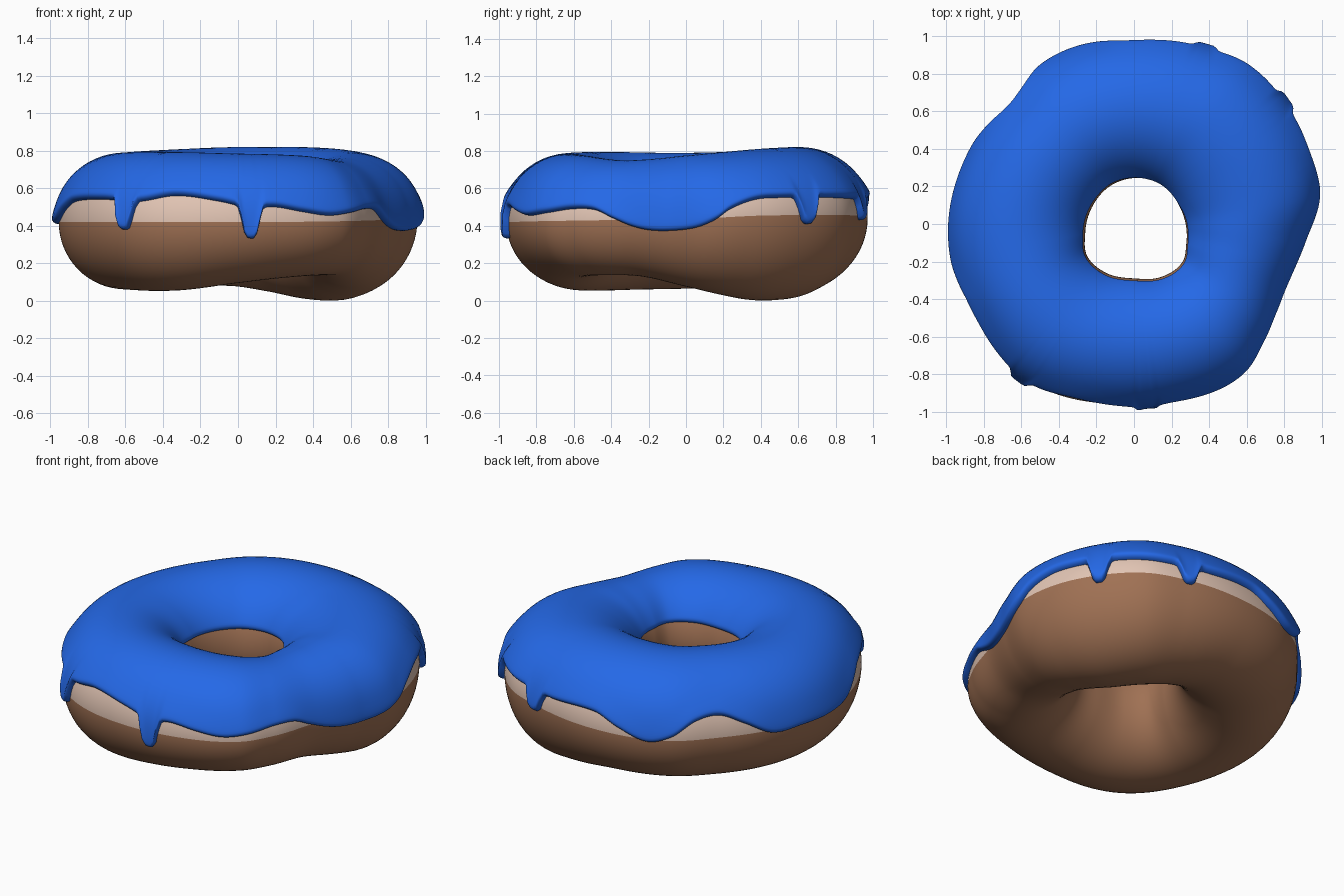
import bpy, bmesh, math

if "Cube" in bpy.data.objects:
    bpy.data.objects.remove(bpy.data.objects["Cube"])

N = 360  # steps around the ring


def ring(table):
    """Smooth periodic curve through (degrees, value) points."""
    n = len(table)

    def pt(i):
        a, v = table[i % n]
        return a + 360 * (i // n), v

    def slope(i):
        (a, u), (b, v) = pt(i - 1), pt(i + 1)
        return (v - u) / (b - a)

    def f(d):
        d = (d - table[0][0]) % 360 + table[0][0]
        i = max(k for k in range(n) if table[k][0] <= d)
        (a, u), (b, v) = pt(i), pt(i + 1)
        w = b - a
        t = (d - a) / w
        return ((2*t**3 - 3*t*t + 1) * u + (t**3 - 2*t*t + t) * w * slope(i)
                + (3*t*t - 2*t**3) * v + (t**3 - t*t) * w * slope(i + 1))
    return f


# Uneven hand-made shape of the ring, by angle
outer = ring([(8, .965), (22, 1.0), (36, 1.02), (54, 1.035), (68, 1.0), (90, .97),
              (120, .955), (137, .92), (155, .927), (180, .955), (210, .975),
              (235, 1.008), (264, .965), (282, .953), (306, .96), (318, .91),
              (336, .845), (354, .885)])
inner = ring([(18, .262), (60, .255), (90, .245), (114, .24), (155, .24), (191, .265),
              (214, .302), (240, .30), (270, .29), (298, .318), (322, .328), (340, .297)])
top = ring([(0, .748), (45, .787), (90, .792), (130, .777), (180, .762), (225, .767),
            (270, .757), (300, .747), (325, .722), (345, .732)])
bottom = ring([(0, .075), (18, .03), (35, .002), (55, .01), (75, .05), (95, .08),
               (150, .07), (200, .06), (240, .055), (270, .095), (290, .12),
               (310, .135), (335, .13)])
middle = ring([(0, .435), (25, .455), (65, .455), (90, .44), (120, .425), (200, .42),
               (280, .42), (330, .43)])
# Lower edge of the icing, and the drips hanging from it (angle, end height)
hem = ring([(3, .39), (9, .43), (14, .49), (22, .54), (30, .55), (50, .55), (60, .545),
            (75, .54), (93, .54), (102, .48), (112, .42), (120, .45), (128, .53),
            (137, .55), (146, .49), (156, .41), (168, .41), (180, .41), (190, .43),
            (198, .49), (205, .53), (223, .54), (238, .53), (250, .56), (264, .53),
            (274, .495), (282, .50), (291, .475), (300, .455), (309, .47), (318, .49),
            (326, .485), (333, .44), (340, .40), (347, .378), (355, .375)])
drips = [(39, .41), (68, .43), (233.5, .38), (274, .335)]


def surface(d, phi, off=0.0):
    """Point on the dough at ring angle d and section angle phi, pushed out by off."""
    ro, ri, zm = outer(d), inner(d), middle(d)
    s = math.sin(phi)
    h = (top(d) - zm) if s > 0 else (zm - bottom(d))
    r = (ro + ri) / 2 + ((ro - ri) / 2 + off) * math.cos(phi)
    t = math.radians(d)
    return r * math.cos(t), r * math.sin(t), zm + (h + off) * s


def section_angle(d, z):
    zm = middle(d)
    h = (top(d) - zm) if z > zm else (zm - bottom(d))
    return math.asin(max(-1, min(1, (z - zm) / h)))


def make(name, section, mats, rule):
    """Closed ring skinned over the section loop given at each angle."""
    bm = bmesh.new()
    loops = [[bm.verts.new(p) for p in section(i * 360 / N)] for i in range(N)]
    m = len(loops[0])
    for i in range(N):
        a, b = loops[i], loops[(i + 1) % N]
        for j in range(m):
            k = (j + 1) % m
            f = bm.faces.new((a[j], b[j], b[k], a[k]))
            f.material_index = rule(j)
            f.smooth = True
    bmesh.ops.recalc_face_normals(bm, faces=bm.faces)
    me = bpy.data.meshes.new(name)
    bm.to_mesh(me)
    bm.free()
    for mat in mats:
        me.materials.append(mat)
    ob = bpy.data.objects.new(name, me)
    bpy.context.collection.objects.link(ob)
    return ob


def material(name, c):
    mat = bpy.data.materials.new(name)
    mat.diffuse_color = (*c, 1)
    mat.use_nodes = True
    mat.node_tree.nodes["Principled BSDF"].inputs["Base Color"].default_value = mat.diffuse_color
    return mat


brown = material("brown_dough", (.35, .165, .088))
cream = material("cream_band", (.75, .55, .45))
blue = material("blue_icing", (.018, .14, .80))

# Dough ring: pale band starts at the equator on the outside, brown elsewhere
M = 64
make("dough", lambda d: [surface(d, 2 * math.pi * j / M) for j in range(M)],
     [brown, cream], lambda j: 1 if j < M // 4 else 0)


# Icing shell with a rounded, slightly thicker rim and hanging drips
def icing_section(d):
    z = hem(d)
    for a, end in drips:
        gap = (d - a + 180) % 360 - 180
        z += (end - hem(a)) * math.exp(-(abs(gap) / 3.1) ** 4)
    lo = section_angle(d, z)
    hi = math.pi - section_angle(d, .555)
    K = 44
    pts = []
    for j in range(K + 1):
        # steps crowd together at both rims
        u = .5 - .5 * math.cos(math.pi * j / K)
        phi = lo + (hi - lo) * u
        rim = min(phi - lo, hi - phi)
        round_off = math.sqrt(max(0, 1 - max(0, 1 - rim / .075) ** 2))
        bulge = .01 * math.exp(-((phi - lo) / .22) ** 2)
        pts.append(surface(d, phi, .002 + (.026 + bulge) * round_off))
    # underside sits just inside the dough
    for j in range(11):
        pts.append(surface(d, hi + (lo - hi) * j / 10, -.008))
    return pts


make("icing", icing_section, [blue], lambda j: 0)
